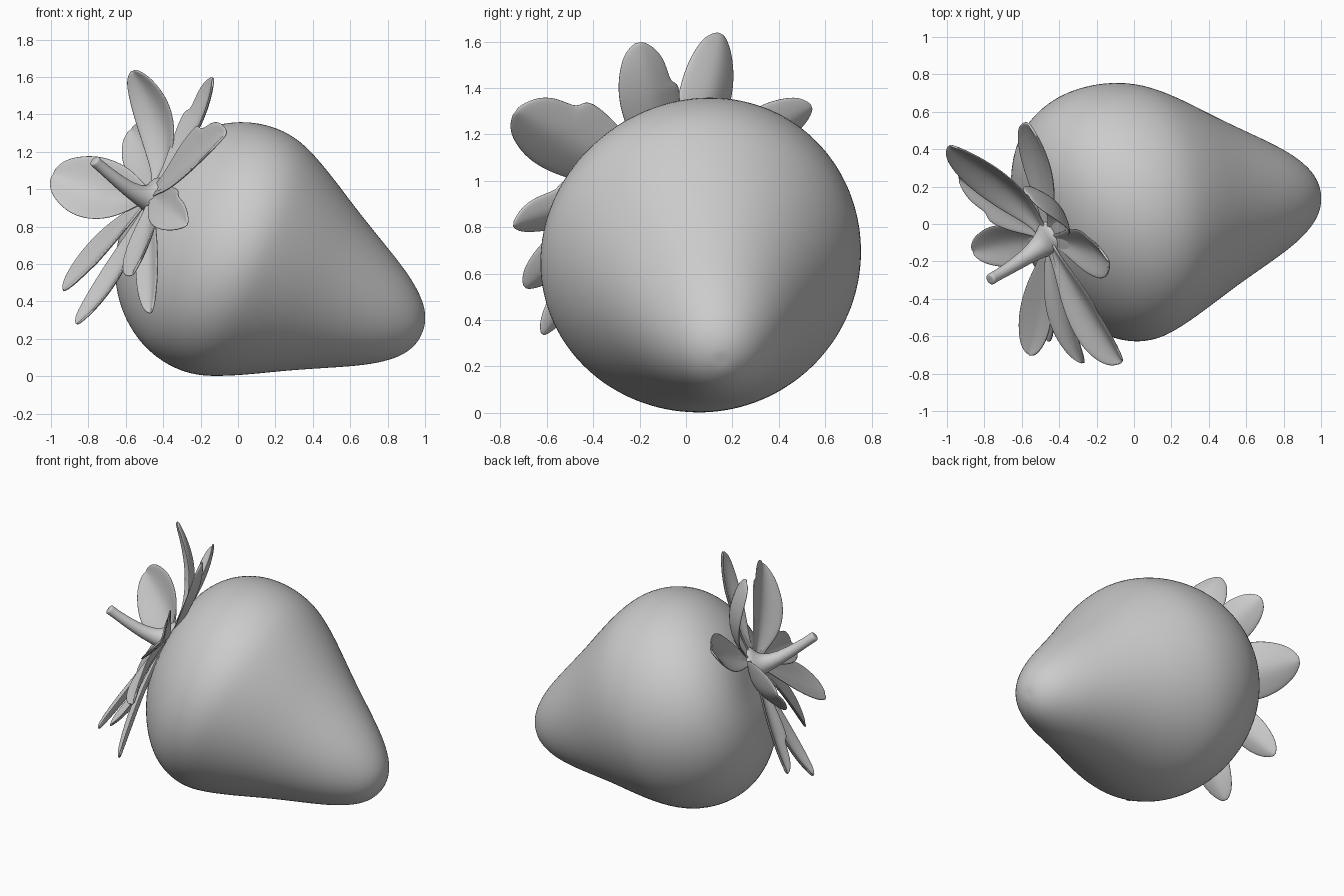
import bpy, math
from mathutils import Vector as V

cube = bpy.data.objects.get("Cube")
if cube:
    bpy.data.objects.remove(cube)

grey = bpy.data.materials.new("light_grey")
grey.diffuse_color = (0.6, 0.6, 0.6, 1)
grey.use_nodes = True
grey.node_tree.nodes["Principled BSDF"].inputs["Base Color"].default_value = (0.6, 0.6, 0.6, 1)


def add(name, verts, faces, subdiv=0, thickness=0):
    me = bpy.data.meshes.new(name)
    me.from_pydata(verts, [], faces)
    me.materials.append(grey)
    me.update()
    ob = bpy.data.objects.new(name, me)
    bpy.context.collection.objects.link(ob)
    if thickness:
        mod = ob.modifiers.new("thickness", 'SOLIDIFY')
        mod.thickness, mod.offset = thickness, 0
    if subdiv:
        mod = ob.modifiers.new("smooth", 'SUBSURF')
        mod.levels = mod.render_levels = subdiv
    for p in me.polygons:
        p.use_smooth = True
    return ob


def loft(name, rings, subdiv):
    """Skin a list of equal rings and close both ends."""
    n = len(rings[0])
    verts = [p for r in rings for p in r]
    faces = [(i * n + j, i * n + (j + 1) % n, (i + 1) * n + (j + 1) % n, (i + 1) * n + j)
             for i in range(len(rings) - 1) for j in range(n)]
    for ring, base in ((rings[0], 0), (rings[-1], (len(rings) - 1) * n)):
        verts.append(sum(ring, V()) / n)
        c = len(verts) - 1
        for j in range(n):
            a, b = base + j, base + (j + 1) % n
            faces.append((c, b, a) if base == 0 else (c, a, b))
    return add(name, verts, faces, subdiv)


# Fruit body: round sections along a tilted axis, with the stem end leaning
axis = V((0.913, 0.08, -0.40)).normalized()
side = V((0, 1, 0))
side = (side - axis * side.dot(axis)).normalized()
up = axis.cross(side)
if up.z < 0:
    up = -up
centre = V((-0.05, 0.063, 0.675))
profile = [(-.522, .08), (-.525, .20), (-.497, .35), (-.41, .495), (-.32, .588), (-.21, .66),
           (-.08, .699), (.05, .702), (.17, .672), (.35, .583), (.55, .467), (.765, .357),
           (.92, .275), (1.03, .197), (1.097, .125), (1.127, .05)]
rings = []
for s, r in profile:
    lean = min(1, max(0, (0.2 - s) / 0.6))
    ring = []
    for j in range(32):
        a = math.tau * j / 32
        y, u = r * math.cos(a), r * math.sin(a)
        ring.append(centre + axis * (s - 0.18 * lean * y) + side * y + up * (u + 0.003))
    rings.append(ring)
loft("fruit_body", rings, 2)

# Stem: a bent tube with a flared foot and a thicker cut end
hub = V((-0.46, -0.08, 0.97))
normal = V((-0.75, -0.40, 0.50)).normalized()
path = [((-.41, -.06, .95), .14), ((-.455, -.085, .95), .10), ((-.50, -.12, .955), .062),
        ((-.58, -.18, .995), .043), ((-.68, -.245, 1.075), .034), ((-.75, -.285, 1.135), .03),
        ((-.765, -.295, 1.15), .034), ((-.77, -.298, 1.155), .028)]
rings = []
for i, (p, r) in enumerate(path):
    d = (V(path[min(i + 1, 7)][0]) - V(path[max(i - 1, 0)][0])).normalized()
    e = d.cross(V((0, 0, 1))).normalized()
    f = d.cross(e)
    rings.append([V(p) + (e * math.cos(k * math.tau / 12) + f * math.sin(k * math.tau / 12)) * r
                  for k in range(12)])
loft("stem", rings, 1)

# Leaf outlines: (position along the leaf, share of full width)
PLAIN = [(0, .2), (.15, .34), (.3, .66), (.45, .92), (.6, 1.03), (.74, 1), (.87, .78), (.96, .48), (1, .1)]
TOOTHED = [(0, .2), (.15, .34), (.3, .66), (.45, .94), (.66, 1.15), (.67, .78), (.82, .8), (.94, .5), (1, .08)]


def leaf(name, tip, half, bow, curl, toothed):
    """Cupped blade along a bowed curve from the hub to its tip."""
    tip = V(tip)
    d = (tip - hub).normalized()
    out = (normal - d * normal.dot(d)).normalized()
    across = out.cross(d)
    mid = (hub + tip) / 2 + V(bow)
    verts, faces = [], []
    for (ta, wa), (tb, wb) in zip(PLAIN, TOOTHED if toothed else PLAIN):
        for k in (-1, -.5, 0, .5, 1):
            t, w = (ta, wa) if k < 0 else (tb, wb) if k > 0 else ((ta + tb) / 2, 0)
            p = hub * (1 - t) ** 2 + mid * 2 * t * (1 - t) + tip * t * t
            w *= half
            verts.append(p + across * k * w + out * (0.35 * abs(k) ** 1.3 * w + curl * t ** 6))
    for i in range(len(PLAIN) - 1):
        for j in range(4):
            a = i * 5 + j
            faces.append((a, a + 1, a + 6, a + 5))
    add(name, verts, faces, 2, 0.014)


# Calyx: ten leaves fanned round the stem
leaves = [((-.54, .17, 1.63), .145, (.23, .08, -.05), .03, False),
          ((-.555, .55, 1.31), .13, (.07, .04, 0), .02, False),
          ((-.10, -.19, 1.58), .135, (.05, .02, -.03), .04, True),
          ((-.06, -.735, 1.30), .175, (-.01, -.01, -.03), 0, True),
          ((-.27, -.745, .81), .115, (-.04, -.02, .02), 0, True),
          ((-.55, -.69, .53), .12, (.05, -.02, .02), .02, False),
          ((-.45, -.61, .33), .09, (-.02, -.04, .03), .02, False),
          ((-.83, -.13, .26), .12, (.08, .03, -.02), .04, False),
          ((-.92, .25, .45), .12, (.02, .01, 0), .02, True),
          ((-.99, .42, 1.08), .18, (.14, .05, -.14), 0, False)]
for i, args in enumerate(leaves):
    leaf(f"calyx_leaf_{i + 1}", *args)
